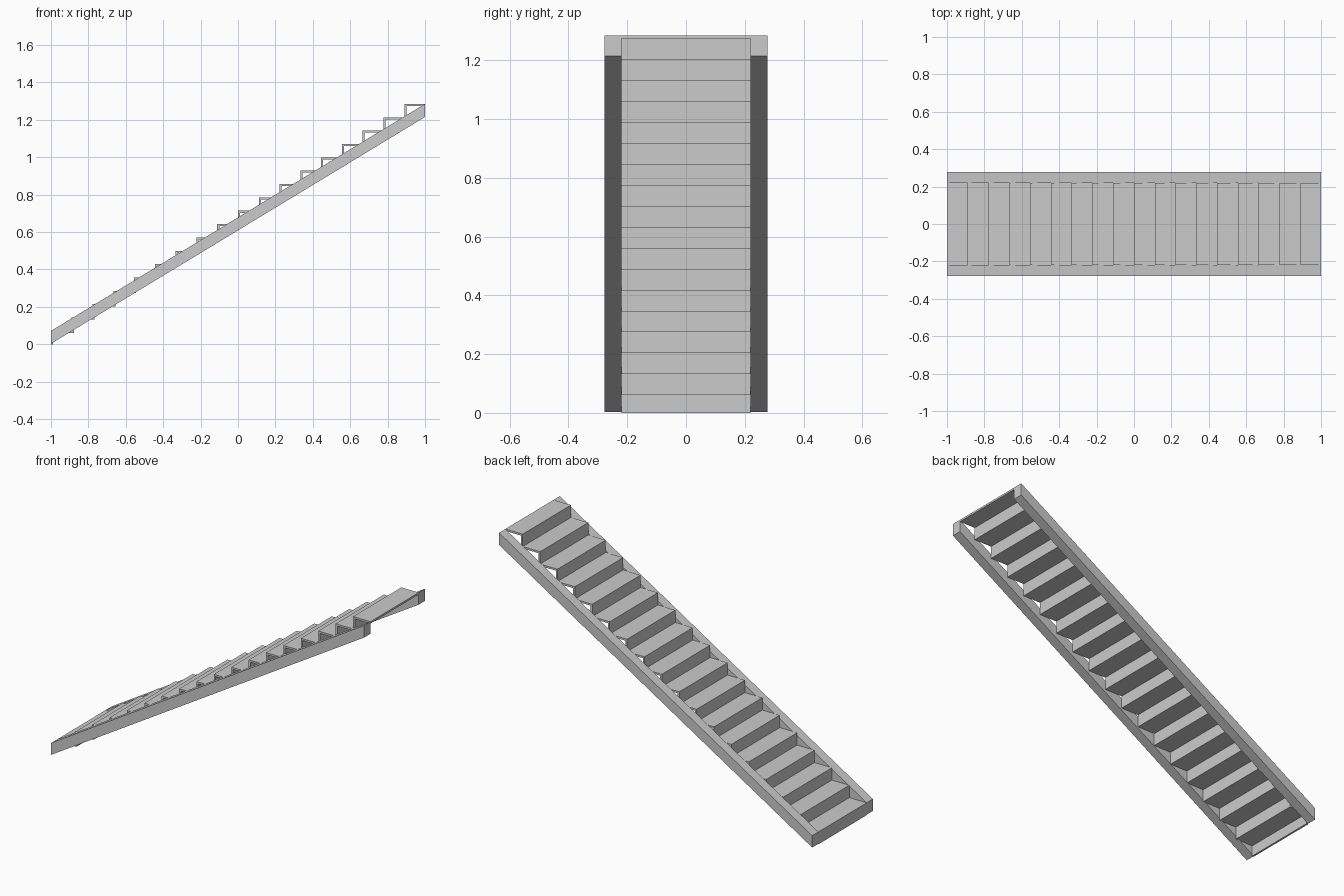
import bpy
import bmesh

cube = bpy.data.objects.get("Cube")
if cube:
    bpy.data.objects.remove(cube, do_unlink=True)

STEPS = 18
RUN = 2 / STEPS
HEIGHT = 1.285
RISE = HEIGHT / STEPS
THICK = 0.011
INNER, OUTER = 0.22, 0.277

grey = bpy.data.materials.new("plain grey")
grey.use_nodes = True
color = (0.6, 0.6, 0.6, 1)
grey.diffuse_color = color
grey.node_tree.nodes["Principled BSDF"].inputs["Base Color"].default_value = color


def extrude_profile(name, points, y0, y1):
    """Extrude an x-z outline along y into a solid."""
    bm = bmesh.new()
    face = bm.faces.new([bm.verts.new((x, y0, z)) for x, z in points])
    grown = bmesh.ops.extrude_face_region(bm, geom=[face])["geom"]
    verts = [v for v in grown if isinstance(v, bmesh.types.BMVert)]
    bmesh.ops.translate(bm, verts=verts, vec=(0, y1 - y0, 0))
    bmesh.ops.recalc_face_normals(bm, faces=bm.faces)
    mesh = bpy.data.meshes.new(name)
    bm.to_mesh(mesh)
    bm.free()
    mesh.materials.append(grey)
    obj = bpy.data.objects.new(name, mesh)
    bpy.context.collection.objects.link(obj)
    return obj


def board(name, x0, x1, z0, z1):
    return extrude_profile(name, [(x0, z0), (x1, z0), (x1, z1), (x0, z1)], -INNER, INNER)


# Sloping side beams
slope = [(-1, 0.003), (1, HEIGHT - 0.07), (1, HEIGHT), (-1, RISE)]
extrude_profile("right_stringer", slope, -OUTER, -INNER)
extrude_profile("left_stringer", slope, INNER, OUTER)

# Thin risers and treads; each tread runs under the next riser
for i in range(STEPS):
    x = -1 + i * RUN
    top = (i + 1) * RISE
    board(f"riser_{i + 1}", x, x + THICK, i * RISE, top - THICK)
    board(f"tread_{i + 1}", x, min(x + RUN + THICK, 1), top - THICK, top)
